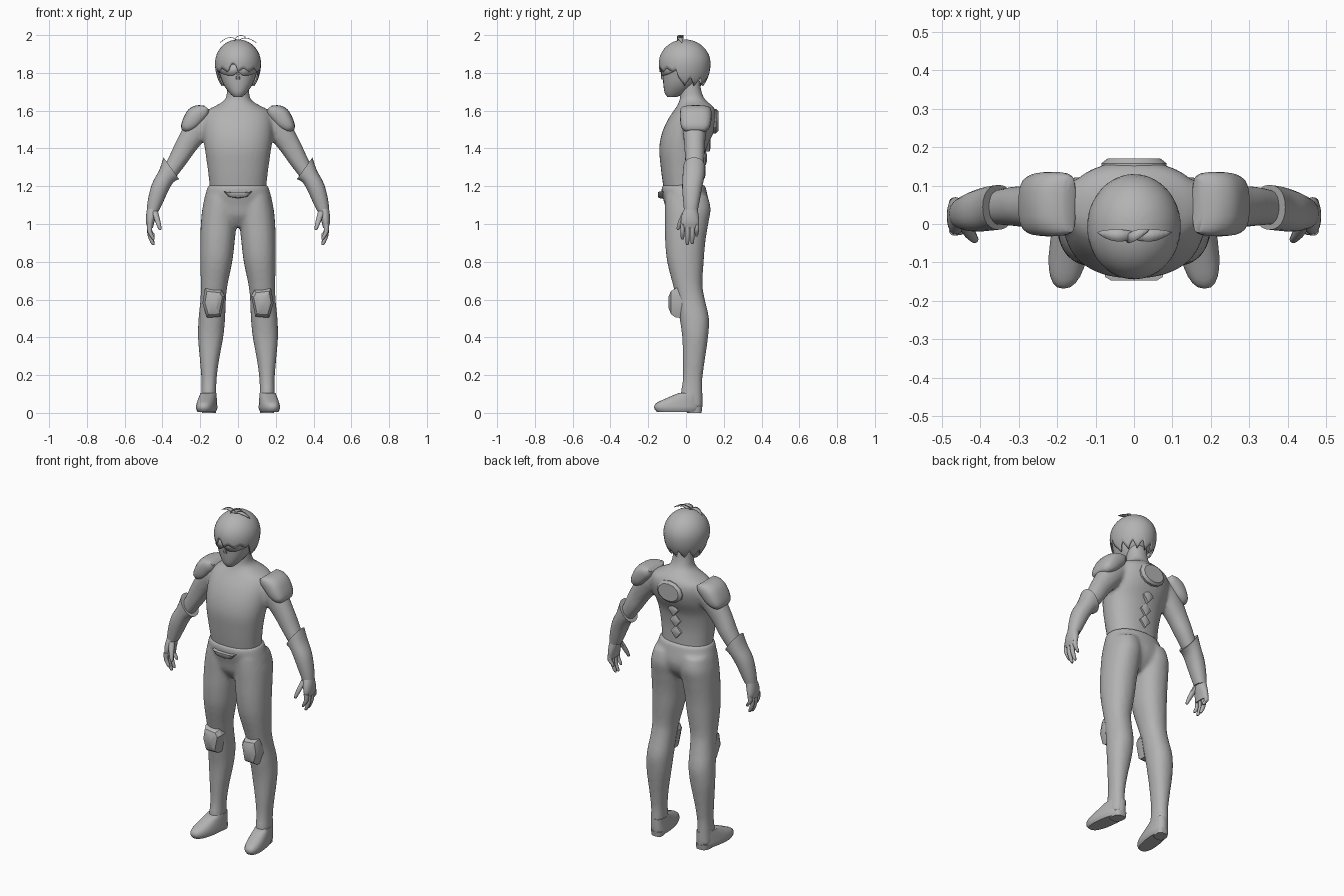
import bpy, bmesh, math
from mathutils import Vector

GREY = bpy.data.materials.new("neutral_grey")
GREY.diffuse_color = (0.45, 0.45, 0.45, 1)


def finish(name, bm, angle=40, remesh=0, solid=0):
    """Turn a bmesh into a shaded object."""
    bmesh.ops.recalc_face_normals(bm, faces=bm.faces)
    me = bpy.data.meshes.new(name)
    bm.to_mesh(me)
    bm.free()
    ob = bpy.data.objects.new(name, me)
    bpy.context.collection.objects.link(ob)
    me.materials.append(GREY)
    bpy.ops.object.select_all(action='DESELECT')
    ob.select_set(True)
    bpy.context.view_layer.objects.active = ob
    bpy.ops.object.shade_smooth_by_angle(angle=math.radians(angle))
    if remesh:
        m = ob.modifiers.new("merge", 'REMESH')
        m.mode, m.voxel_size, m.use_smooth_shade = 'VOXEL', remesh, True
        s = ob.modifiers.new("relax", 'SMOOTH')
        s.factor, s.iterations = 0.5, 4
    if solid:
        ob.modifiers.new("thickness", 'SOLIDIFY').thickness = solid
    return ob


def spline(rows, steps):
    """Catmull-Rom interpolation of ring parameters."""
    out = []
    for i in range(len(rows) - 1):
        a, b, c, d = (rows[max(0, min(len(rows) - 1, i + j))] for j in (-1, 0, 1, 2))
        for s in range(steps):
            t = s / steps
            out.append([0.5 * (2 * q + (r - p) * t + (2 * p - 5 * q + 4 * r - u) * t * t
                               + (3 * q - p - 3 * r + u) * t ** 3)
                        for p, q, r, u in zip(a, b, c, d)])
    return out + [list(rows[-1])]


def loft(bm, rows, sides=(1,), power=2.2, n=24, steps=3):
    """Rings given as z, x0, x1, y0, y1, slope (z rise per x)."""
    rows = spline([tuple(r) + (0,) * (6 - len(r)) for r in rows], steps)
    for s in sides:
        rings = []
        for z, x0, x1, y0, y1, k in rows:
            ring = []
            for i in range(n):
                a = math.tau * i / n
                c, q = math.cos(a), math.sin(a)
                dx = (x1 - x0) / 2 * math.copysign(abs(c) ** (2 / power), c)
                dy = (y1 - y0) / 2 * math.copysign(abs(q) ** (2 / power), q)
                ring.append(bm.verts.new((s * ((x0 + x1) / 2 + dx), (y0 + y1) / 2 + dy, z + k * dx)))
            rings.append(ring)
        for a, b in zip(rings, rings[1:]):
            for i in range(n):
                bm.faces.new((a[i], a[(i + 1) % n], b[(i + 1) % n], b[i]))
        bm.faces.new(rings[0])
        bm.faces.new(rings[-1])


def plate(bm, outline, layers, sides=(1,)):
    """Raised plate: an x/z outline stacked along y with (y, scale) layers."""
    cx = sum(p[0] for p in outline) / len(outline)
    cz = sum(p[1] for p in outline) / len(outline)
    n = len(outline)
    for s in sides:
        rings = [[bm.verts.new((s * (cx + (x - cx) * k), y, cz + (z - cz) * k)) for x, z in outline]
                 for y, k in layers]
        for a, b in zip(rings, rings[1:]):
            for i in range(n):
                bm.faces.new((a[i], a[(i + 1) % n], b[(i + 1) % n], b[i]))
        bm.faces.new(rings[0])
        bm.faces.new(rings[-1])


BOTH = (1, -1)

# Jacket: torso, neck and upper arms merged
bm = bmesh.new()
loft(bm, [(1.17, -.148, .148, -.115, .09), (1.23, -.153, .153, -.125, .088), (1.31, -.163, .163, -.135, .09),
          (1.40, -.176, .176, -.142, .107), (1.48, -.186, .186, -.128, .145), (1.55, -.185, .185, -.098, .163),
          (1.60, -.165, .165, -.065, .157), (1.63, -.11, .11, -.045, .135), (1.66, -.068, .068, -.033, .10),
          (1.71, -.058, .058, -.03, .08), (1.77, -.056, .056, -.03, .075)], n=32)
loft(bm, [(1.575, .08, .19, -.01, .11, .6), (1.52, .14, .26, -.018, .112, .6), (1.42, .222, .322, -.01, .10, .6),
          (1.34, .275, .362, -.005, .097, .55), (1.24, .345, .415, 0, .08, .4)], BOTH)
finish("jacket", bm, remesh=.011)

# Trousers: hips and legs merged
bm = bmesh.new()
loft(bm, [(1.208, -.157, .157, -.125, .10), (1.17, -.169, .169, -.13, .11), (1.1, -.185, .185, -.112, .122),
          (1.04, -.17, .17, -.098, .105), (.985, -.07, .07, -.06, .06)], n=32)
loft(bm, [(1.15, .01, .172, -.11, .115), (1.08, .004, .189, -.112, .131), (1.0, .008, .197, -.111, .118),
          (.9, .018, .20, -.110, .102), (.8, .03, .20, -.10, .094), (.68, .055, .197, -.07, .087),
          (.6, .064, .199, -.05, .10), (.5, .068, .209, -.034, .122), (.4, .078, .212, -.02, .117),
          (.28, .10, .202, -.017, .10), (.18, .113, .194, -.017, .087), (.1, .115, .195, -.028, .087),
          (.03, .115, .198, -.03, .087)], BOTH)
finish("trousers", bm, remesh=.011)

# Shoes, turned slightly outwards, with heels
bm = bmesh.new()
loft(bm, [(.006, .115, .205, -.155, .075), (.025, .108, .212, -.168, .085), (.05, .11, .21, -.16, .088),
          (.075, .114, .206, -.11, .088), (.105, .118, .20, -.04, .087)], BOTH, 2.4)
loft(bm, [(0, .125, .195, .005, .082), (.03, .122, .198, 0, .086)], BOTH, 3, steps=1)
for v in bm.verts:
    v.co.x -= math.copysign(1, v.co.x) * v.co.y * .14
finish("shoes", bm)

# Knee pads
bm = bmesh.new()
plate(bm, [(.175, .66), (.087, .65), (.07, .62), (.092, .508), (.165, .505), (.188, .58)],
      [(-.02, 1), (-.055, 1), (-.08, .78), (-.092, .4)], BOTH)
finish("knee_pads", bm, 30)

# Belt pouch
bm = bmesh.new()
plate(bm, [(-.075, 1.172), (-.05, 1.145), (0, 1.136), (.05, 1.145), (.075, 1.172), (.04, 1.168), (-.04, 1.168)],
      [(-.10, 1), (-.138, 1), (-.147, .8)])
finish("belt_pouch", bm, 50)

# Shoulder pads
bm = bmesh.new()
loft(bm, [(1.616, .152, .178, -.022, .125, .8), (1.600, .152, .222, -.03, .134, .8),
          (1.573, .178, .262, -.032, .136, .8), (1.535, .212, .288, -.03, .132, .75),
          (1.507, .245, .301, -.02, .12, .6), (1.492, .266, .298, 0, .10, .5)], BOTH, 2.7)
finish("shoulder_pads", bm, 50)

# Flared gauntlets
bm = bmesh.new()
loft(bm, [(1.295, .312, .394, -.015, .102, 1.4), (1.25, .345, .418, -.018, .097, .9),
          (1.19, .372, .456, -.02, .085, .5), (1.12, .398, .477, -.015, .072, .2),
          (1.07, .42, .483, -.01, .062, .1)], BOTH)
finish("gauntlets", bm, 45)

# Hands with four fingers and a thumb
bm = bmesh.new()
loft(bm, [(1.1, .425, .478, 0, .058), (1.05, .432, .486, -.022, .066),
          (1.01, .443, .487, -.028, .07), (.98, .45, .48, -.024, .066)], BOTH)
for y, tip in ((-.018, .918), (.008, .888), (.034, .893), (.057, .935)):
    mid = (1 + tip) / 2
    loft(bm, [(1.0, .453, .481, y - .012, y + .012), (mid, .455, .48, y - .012, y + .012),
              (tip + .012, .442, .463, y - .011, y + .009), (tip, .442, .454, y - .006, y + .004)],
         BOTH, 2, 10, 2)
loft(bm, [(1.07, .425, .46, -.015, .015), (1.02, .412, .442, -.04, -.01),
          (.98, .405, .425, -.05, -.03), (.968, .408, .418, -.047, -.037)], BOTH, 2, 10, 2)
finish("hands", bm)

# Face with small nose
bm = bmesh.new()
loft(bm, [(1.672, -.022, .022, -.098, -.05), (1.695, -.046, .046, -.113, .0), (1.74, -.078, .078, -.120, .05),
          (1.80, -.10, .10, -.125, .085), (1.86, -.11, .11, -.13, .105), (1.93, -.08, .08, -.09, .08)])
loft(bm, [(1.765, -.012, .012, -.129, -.10), (1.775, -.012, .012, -.134, -.10), (1.81, -.006, .006, -.127, -.10)],
     n=8, steps=1)
finish("face", bm)

# Visor band wrapped round the eyes
bm = bmesh.new()
cols = []
for i in range(25):
    a = math.radians(-72 + 6 * i)
    low = 1.785 + .02 * math.exp(-(a / .15) ** 2) + .03 * abs(a / 1.26) ** 3
    cols.append([bm.verts.new((.112 * math.sin(a), -.018 - .116 * math.cos(a), z)) for z in (low, 1.845)])
for a, b in zip(cols, cols[1:]):
    bm.faces.new((a[0], b[0], b[1], a[1]))
finish("visor", bm, solid=.006)

# Hair cap with jagged hem: short fringe in front, longer at sides and nape
bm = bmesh.new()
N, M = 72, 14
top = bm.verts.new((0, -.007, 1.977))
grid = []
for i in range(N):
    a = math.tau * i / N
    back = abs(((a + math.pi) % math.tau) - math.pi) / math.pi
    zig = abs((i % 6) - 3) / 3
    hem = 1.825 - .02 * zig
    if back > .4:
        hem = 1.775 - .045 * zig
    if 68 <= i <= 71:
        hem = 1.855 - .012 * abs(i - 69.5)
    pm = math.acos((hem - 1.85) / (.127 if hem > 1.85 else .17))
    col = []
    for j in range(1, M + 1):
        p = pm * j / M
        c = math.cos(p)
        r = math.sin(p)
        col.append(bm.verts.new((.122 * r * math.sin(a), -.007 - .137 * r * math.cos(a),
                                 1.85 + (.127 if c > 0 else .17) * c)))
    grid.append(col)
for i in range(N):
    a, b = grid[i], grid[(i + 1) % N]
    bm.faces.new((top, a[0], b[0]))
    for j in range(M - 1):
        bm.faces.new((a[j], a[j + 1], b[j + 1], b[j]))
finish("hair", bm, 60, solid=.008)

# Loose strands on the crown: flat tapered leaves
bm = bmesh.new()
for pts, w in (([(.01, -.03, 1.968), (-.03, -.03, 1.988), (-.065, -.028, 1.983), (-.095, -.022, 1.962)], .016),
               ([(-.01, -.03, 1.968), (.03, -.03, 1.986), (.065, -.028, 1.98), (.097, -.022, 1.962)], .016),
               ([(-.02, -.04, 1.968), (-.01, -.035, 1.99), (.015, -.025, 2.0), (.04, -.015, 1.993)], .014)):
    path = [Vector(p) for p in spline(pts, 3)]
    rows = []
    for i, p in enumerate(path):
        h = w * math.sin(math.pi * (.12 + .86 * i / (len(path) - 1)))
        rows.append([bm.verts.new(p + Vector((0, d * h, 0))) for d in (-1, 1)])
    for a, b in zip(rows, rows[1:]):
        bm.faces.new((a[0], a[1], b[1], b[0]))
finish("hair_strands", bm, 60, solid=.003)

# Back armour: rounded upper plate and diamonds down the spine
bm = bmesh.new()
oval = [(.085 * math.cos(math.tau * i / 12), 1.545 + .065 * math.sin(math.tau * i / 12)) for i in range(12)]
plate(bm, oval, [(.12, 1), (.158, 1), (.171, .8)])
for z, y in ((1.425, .125), (1.35, .104), (1.28, .098)):
    plate(bm, [(0, z + .04), (.035, z), (0, z - .04), (-.035, z)], [(y - .04, 1), (y, 1), (y + .006, .5)])
finish("back_plates", bm, 30)
